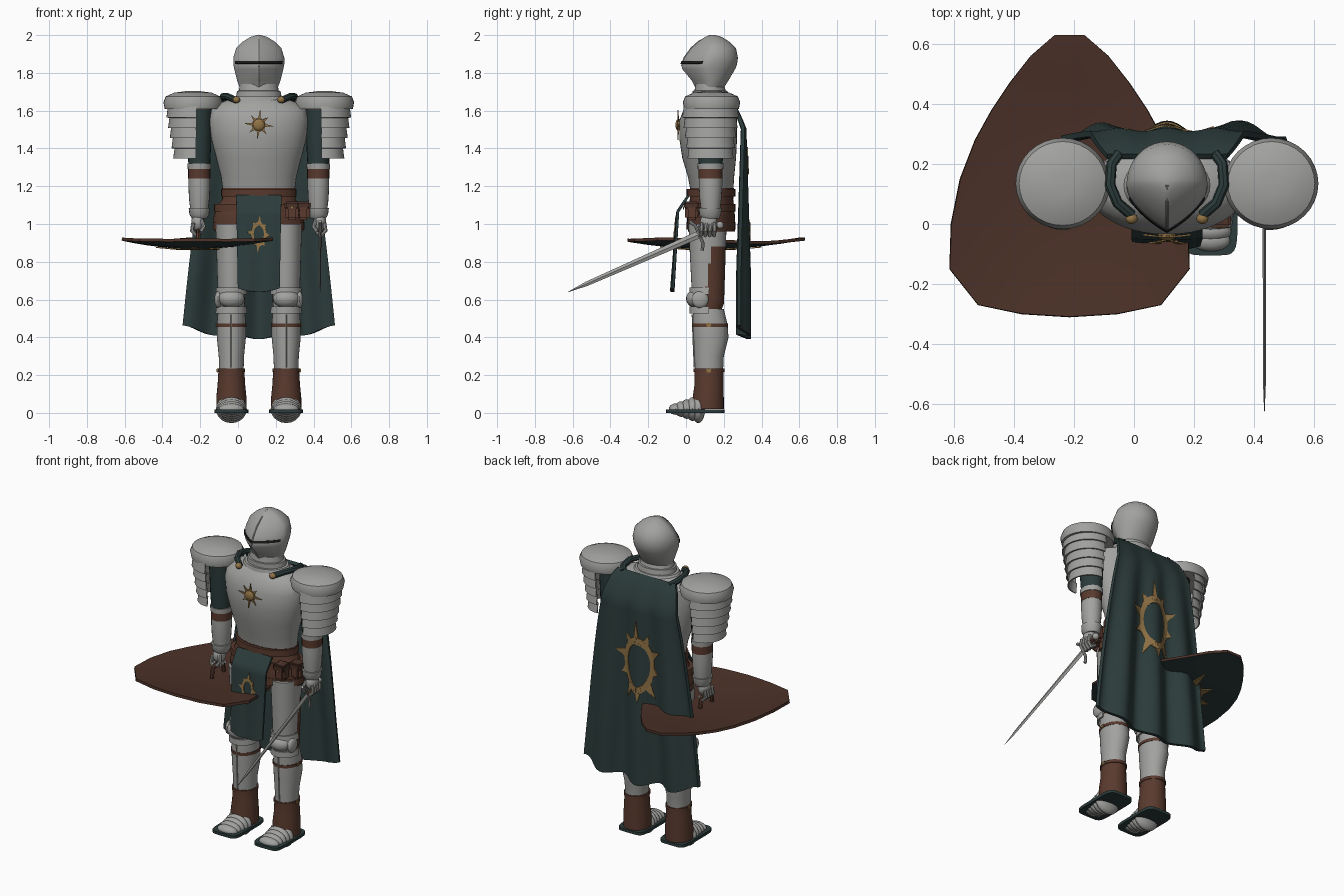
import bpy, bmesh
from math import sin, cos, pi, radians, copysign
from mathutils import Matrix, Vector

cube = bpy.data.objects.get("Cube")
if cube:
    bpy.data.objects.remove(cube)

CX, CY = 0.11, 0.13  # body axis


def material(name, rgb):
    m = bpy.data.materials.new(name)
    m.use_nodes = True
    m.diffuse_color = (*rgb, 1)
    m.node_tree.nodes["Principled BSDF"].inputs["Base Color"].default_value = (*rgb, 1)
    return m


STEEL = material("steel grey", (0.36, 0.36, 0.35))
LEATHER = material("brown leather", (0.1, 0.042, 0.027))
WOOD = material("dark brown wood", (0.07, 0.031, 0.021))
CLOTH = material("dark green cloth", (0.025, 0.045, 0.044))
GOLD = material("old gold", (0.28, 0.17, 0.06))
BLACK = material("black", (0.01, 0.01, 0.01))


def finish(name, bm, mats, matrix=None, rule=None, thick=0, smooth=35):
    bmesh.ops.recalc_face_normals(bm, faces=bm.faces)
    me = bpy.data.meshes.new(name)
    bm.to_mesh(me)
    bm.free()
    ob = bpy.data.objects.new(name, me)
    bpy.context.collection.objects.link(ob)
    for m in mats if isinstance(mats, (list, tuple)) else [mats]:
        me.materials.append(m)
    if matrix:
        me.transform(matrix)
    bpy.ops.object.select_all(action='DESELECT')
    bpy.context.view_layer.objects.active = ob
    ob.select_set(True)
    if thick:
        mod = ob.modifiers.new("thickness", 'SOLIDIFY')
        mod.thickness, mod.offset = thick, 0
        bpy.ops.object.modifier_apply(modifier=mod.name)
    if rule:
        for p in ob.data.polygons:
            p.material_index = rule(p)
    bpy.ops.object.shade_smooth_by_angle(angle=radians(smooth))
    return ob


def loft(name, rings, mats, cx=CX, n=32, point=0, sq=1, arc=None, **kw):
    """Rings are (z, half width, front y, back y); arc makes an open strip."""
    bm = bmesh.new()
    rows = []
    for z, rx, yf, yb in rings:
        row = []
        for i in range(n + 1 if arc else n):
            a = arc[0] + (arc[1] - arc[0]) * i / n if arc else 2 * pi * i / n
            sx, cs = sin(a), cos(a)
            mid, ry = (yf + yb) / 2, (yb - yf) / 2
            c = (1 - point) * cs + point * (1 - abs(sx)) if cs > 0 else cs
            x = rx * copysign(abs(sx) ** sq, sx)
            row.append(bm.verts.new((cx + x, mid - ry * copysign(abs(c) ** sq, c), z)))
        rows.append(row)
    for p, q in zip(rows, rows[1:]):
        for i in range(n):
            j = i + 1 if arc else (i + 1) % n
            bm.faces.new((p[i], p[j], q[j], q[i]))
    if not arc:
        bm.faces.new(rows[0])
        bm.faces.new(rows[-1])
    return finish(name, bm, mats, **kw)


def ball(name, loc, size, mat, n=20):
    bm = bmesh.new()
    bmesh.ops.create_uvsphere(bm, u_segments=n, v_segments=n // 2, radius=1)
    return finish(name, bm, mat, Matrix.LocRotScale(Vector(loc), None, Vector(size)))


def box(name, loc, size, mat, bevel=0.008):
    bm = bmesh.new()
    bmesh.ops.create_cube(bm, size=1, matrix=Matrix.Diagonal((*size, 1)))
    bmesh.ops.bevel(bm, geom=bm.edges[:], offset=bevel, segments=2, affect='EDGES')
    return finish(name, bm, mat, Matrix.Translation(loc))


def tube(name, pts, r, mat):
    cu = bpy.data.curves.new(name, 'CURVE')
    cu.dimensions, cu.bevel_depth, cu.bevel_resolution, cu.use_fill_caps = '3D', r, 2, True
    sp = cu.splines.new('POLY')
    sp.points.add(len(pts) - 1)
    for p, c in zip(sp.points, pts):
        p.co = (*c, 1)
    cu.materials.append(mat)
    ob = bpy.data.objects.new(name, cu)
    bpy.context.collection.objects.link(ob)
    bpy.ops.object.select_all(action='DESELECT')
    bpy.context.view_layer.objects.active = ob
    ob.select_set(True)
    bpy.ops.object.convert(target='MESH')
    bpy.ops.object.shade_smooth_by_angle(angle=radians(40))


def sheet(name, surf, nu, nv, mats, thick, **kw):
    bm = bmesh.new()
    g = [[bm.verts.new(surf(2 * i / nu - 1, j / nv)) for i in range(nu + 1)] for j in range(nv + 1)]
    for a, b in zip(g, g[1:]):
        for i in range(nu):
            bm.faces.new((a[i], a[i + 1], b[i + 1], b[i]))
    return finish(name, bm, mats, thick=thick, **kw)


def sun(name, surf, w, h, inner, outer, rays=8):
    """Sun badge laid on a surface: a ring (or disc) with triangular rays."""
    bm = bmesh.new()
    at = lambda r, a: bm.verts.new(surf(w * r * sin(a), h * r * cos(a)))
    n = rays * 4
    for i in range(n):
        a, b = 2 * pi * i / n, 2 * pi * (i + 1) / n
        bm.faces.new((at(inner, a), at(inner, b), at(outer, b), at(outer, a)))
        if i % 4 == 0:
            m, tip = (a + b) / 2, 1 if i % 8 == 0 else 0.82
            d = pi / rays * 0.5
            bm.faces.new((at(outer, m - d), at(outer, m + d), at(tip, m)))
    return finish(name, bm, GOLD, thick=0.006)


# Helmet, visor slit, ridge and pivots
loft("helmet", [(1.72, .1, .05, .2), (1.76, .115, .03, .225), (1.82, .13, -.02, .26),
     (1.845, .135, -.025, .27), (1.88, .135, -.01, .275), (1.93, .12, .025, .265),
     (1.965, .085, .065, .23), (1.99, .045, .1, .19), (2.0, .012, .13, .155)], STEEL, n=40, point=.5)
loft("visor_slit", [(1.848, .137, -.028, .27), (1.862, .137, -.022, .273)], BLACK,
     point=.5, arc=(-1.15, 1.15), thick=.004)
tube("helmet_ridge", [(CX, -.022, 1.835), (CX, -.008, 1.88), (CX, .028, 1.93), (CX, .068, 1.965),
     (CX, .13, 1.998)], .005, STEEL)
loft("neck_guard", [(1.64, .16, .02, .24), (1.675, .135, .025, .23), (1.676, .12, .035, .225),
     (1.705, .115, .035, .22), (1.706, .105, .045, .21), (1.74, .1, .05, .2)], STEEL)

# Breastplate and its badge
loft("breastplate", [(1.17, .19, .025, .25), (1.25, .2, .01, .255), (1.35, .226, -.02, .265),
     (1.45, .252, -.035, .27), (1.55, .264, -.035, .27), (1.61, .255, -.01, .262),
     (1.645, .2, .015, .245), (1.67, .12, .04, .22)], STEEL, n=40)
sun("chest_badge", lambda x, z: (CX + x, -.042 + x * x, 1.525 + z), .08, .08, .02, .45)
ball("chest_badge_boss", (CX, -.04, 1.525), (.032, .016, .032), GOLD)

# Leather waist and belts
loft("waist", [(.96, .235, .01, .26), (1.03, .24, .005, .26), (1.09, .225, .01, .255),
     (1.13, .195, .02, .25), (1.19, .195, .02, .255)], LEATHER)
for z, w in ((1.165, .2), (1.085, .238), (.99, .243)):
    loft("belt", [(z - .02, w, .003, .262), (z + .02, w, .003, .262)], LEATHER)
for x, y in ((.285, .03), (.345, .1)):
    box("pouch", (x, y, 1.07), (.07, .07, .1), LEATHER, .015)
    box("pouch_flap", (x, y - .003, 1.1), (.076, .076, .04), WOOD)
tube("pouch_stud", [(.285, -.01, 1.085), (.285, -.015, 1.085)], .008, GOLD)


# Front cloth
def front_cloth(u, t):
    y = .012 - .05 * min(1, t * 6) - .035 * t
    return CX + u * (.12 - .01 * t), y + .005 * cos(u * 6) * t, 1.15 - .51 * t + .02 * t * u * u


sheet("front_cloth", front_cloth, 16, 24, CLOTH, .014)
sun("front_cloth_badge", lambda x, z: Vector(front_cloth(x / .115, .4 - z / .51)) - Vector((0, .009, 0)),
    .06, .1, .45, .65)


# Cape with folds
def cape(u, t):
    w = .2 + .2 * t ** .6
    y = .225 + .08 * min(1, t * 8) ** .7 + .03 * min(1, t * 1.3) * cos(2 * pi * u / .62)
    return CX + u * w, y, 1.66 - 1.26 * t + .055 * t * u * u - .01 * t * cos(u * 10)


def cape_badge(x, z):
    t = (1.66 - 1.14 - z) / 1.26
    return Vector(cape(x / (.2 + .2 * t ** .6), t)) + Vector((0, .013, 0))


sheet("cape", cape, 48, 32, CLOTH, .02, smooth=50)
sun("cape_badge", cape_badge, .16, .27, .48, .64, 10)

# Shield, held flat
SX, SY = -.215, .13
half = [(.05, .63), (.13, .56), (.2, .47), (.26, .38), (.315, .28), (.365, .15), (.395, 0),
        (.4, -.15), (.305, -.27), (.16, -.3), (0, -.31)]
outline = half + [(-x, y) for x, y in half[-2::-1]]


def shield_z(x, y):
    return .92 - .045 * max(0, 1 - (x / .4) ** 2) * max(0, 1 - (y / .47) ** 2)


bm = bmesh.new()
rows = [[bm.verts.new((SX + x * r, SY + (y - SY) * r, shield_z(x * r, (y - SY) * r))) for x, y in outline]
        for r in (1, .94, .75, .5, .25)]
for p, q in zip(rows, rows[1:]):
    for i in range(len(p)):
        j = (i + 1) % len(p)
        bm.faces.new((p[i], p[j], q[j], q[i]))
bm.faces.new(rows[-1])
finish("shield", bm, [WOOD, CLOTH], thick=.016, rule=lambda p: int(p.normal.z < -.6))
sun("shield_badge", lambda x, y: (SX + x, SY + y, shield_z(x, y) - .012), .22, .27, .45, .6)
tube("shield_grip", [(-.21, .04, .89), (-.21, .05, .95), (-.21, .1, .965), (-.21, .15, .95),
     (-.21, .16, .89)], .012, LEATHER)

# Sword
M = Matrix.Translation((.435, .07, .945)) @ Matrix.Rotation(radians(113.7), 4, 'X')
loft("sword_blade", [(0, .006, -.02, .02), (.65, .005, -.012, .012), (.76, .001, -.001, .001)],
     STEEL, cx=0, n=4, matrix=M, smooth=10)
tube("sword_guard", [M @ Vector(p) for p in ((0, -.085, .02), (0, -.05, 0), (0, .05, 0), (0, .085, .02))],
     .009, STEEL)
tube("sword_grip", [M @ Vector((0, 0, z)) for z in (0, -.11)], .012, LEATHER)
ball("sword_pommel", M @ Vector((0, 0, -.12)), (.02, .02, .02), STEEL)

# Paired parts
for s, side in ((-1, "right_"), (1, "left_")):
    X = lambda d: CX + s * d
    # Shoulder dome and overlapping plates
    loft(side + "shoulder_dome", [(1.61, .15, CY - .14, CY + .15), (1.645, .157, CY - .147, CY + .157),
         (1.675, .145, CY - .135, CY + .145), (1.695, .1, CY - .09, CY + .1),
         (1.703, .04, CY - .03, CY + .04)], STEEL, cx=X(.348))
    for i in range(5):
        z, r, q = 1.625 - .054 * i, .142 - .009 * i, .146 - .007 * i
        loft(side + "shoulder_plate", [(z - .062, r, CY - q, CY + q), (z, r - .008, CY - q + .008, CY + q - .008)],
             STEEL, cx=X(.343), n=24, arc=(s * -.1, s * (pi + .1)), thick=.008)
    # Arm
    ax = X(.315)
    loft(side + "sleeve", [(1.28, .056, .07, .19), (1.4, .062, .06, .2), (1.62, .07, .05, .21)], CLOTH, cx=ax, n=20)
    loft(side + "sleeve_trim", [(1.605, .074, .045, .215), (1.625, .074, .045, .215)], LEATHER, cx=ax, n=20)
    loft(side + "elbow_plate", [(1.29, .062, .062, .198), (1.32, .063, .06, .2)], STEEL, cx=ax, n=20)
    loft(side + "arm_band", [(1.24, .059, .066, .194), (1.29, .059, .066, .194)], LEATHER, cx=ax, n=20)
    loft(side + "forearm", [(1.07, .047, .08, .18), (1.13, .054, .072, .188), (1.2, .058, .068, .192),
         (1.27, .057, .068, .192)], STEEL, cx=ax, n=20)
    loft(side + "cuff", [(1.03, .04, .085, .175), (1.05, .052, .07, .185), (1.085, .056, .068, .19)],
         STEEL, cx=ax, n=20)
    hx = X(.322)
    ball(side + "palm", (hx, .12, 1.01), (.035, .045, .05), STEEL)
    for k in range(4):
        y = .085 + .023 * k
        tube(side + "finger", [(hx + s * .025, y, 1.005), (hx + s * .032, y - .004, .965),
             (hx + s * .01, y - .006, .94), (hx - s * .018, y - .004, .955)], .011, STEEL)
    tube(side + "thumb", [(hx - s * .02, .09, 1.02), (hx - s * .032, .075, .985), (hx - s * .015, .07, .96)],
         .011, STEEL)
    # Cape strap and clasp
    tube(side + "cape_strap", [(X(.118), .03, 1.655), (X(.165), .07, 1.675), (X(.19), .13, 1.675),
         (X(.185), .2, 1.665), (X(.16), .235, 1.65)], .018, CLOTH)
    ball(side + "clasp", (X(.118), .018, 1.658), (.02, .018, .018), GOLD)
    # Leg
    lx = X(.145)
    loft(side + "thigh", [(.55, .068, .035, .19)] + [(.55 + .03 * k, .07 + .0009 * k, .035 - .0015 * k, .2 + .001 * k)
         for k in range(1, 16)], [STEEL, LEATHER], cx=lx,
         rule=lambda p: int(p.center.z < .89 and p.center.y > .09 + .14 * (p.center.z - .55)))
    loft(side + "shin", [(.2, .064, .048, .195), (.3, .067, .045, .2), (.4, .077, .04, .225),
         (.47, .077, .036, .22), (.55, .07, .036, .2)], STEEL, cx=lx)
    tube(side + "shin_ridge", [(lx, .045, .24), (lx, .038, .4), (lx, .034, .52)], .004, STEEL)
    ball(side + "knee_cap", (lx, .055, .605), (.07, .055, .05), STEEL)
    ball(side + "knee_wing", (lx + s * .07, .075, .6), (.02, .045, .045), STEEL)
    for z in (.545, .645):
        loft(side + "knee_plate", [(z - .018, .08, .022, .2), (z + .018, .076, .022, .2)], STEEL,
             cx=lx, n=24, arc=(-1.7, 1.7), thick=.008)
    for z, r, yf, yb in ((.465, .08, .033, .223), (.225, .073, .04, .203)):
        loft(side + "leg_strap", [(z - .009, r, yf, yb), (z + .009, r, yf, yb)], LEATHER, cx=lx)
        box(side + "buckle", (lx + s * r, .12, z), (.01, .025, .022), GOLD, .003)
    loft(side + "boot", [(.02, .08, .035, .2), (.08, .08, .035, .2), (.15, .073, .045, .198),
         (.235, .068, .045, .198)], LEATHER, cx=lx)
    # Foot
    for k in range(5):
        ball(side + "foot_plate", (lx, -.055 + .03 * k, .02), (.066 + .004 * k, .036, .03 + .011 * k), STEEL)
    loft(side + "sole", [(0, .09, -.105, .205), (.018, .09, -.105, .205)], CLOTH, cx=lx, sq=.35)
